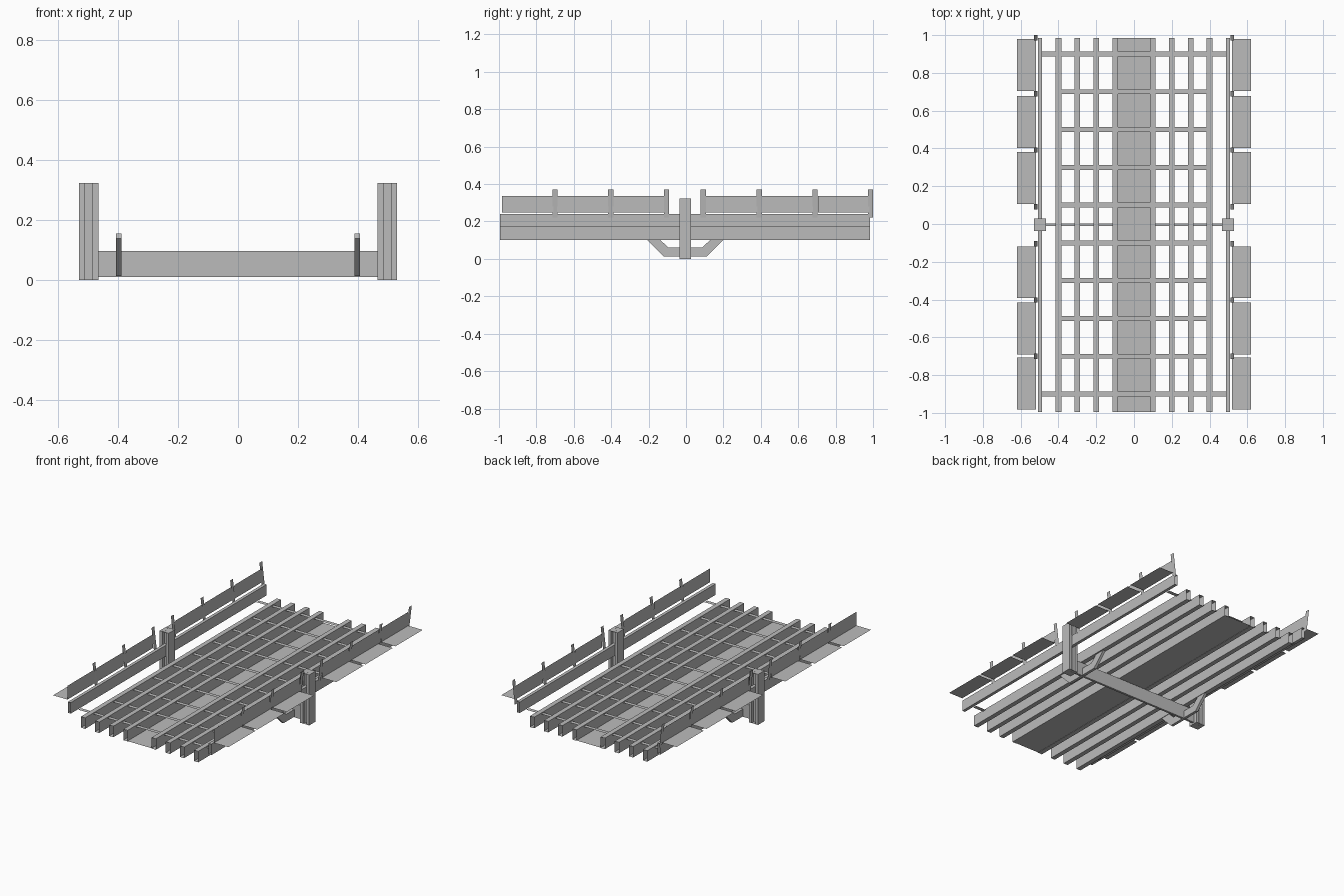
import bpy
import bmesh

cube = bpy.data.objects.get("Cube")
if cube:
    bpy.data.objects.remove(cube, do_unlink=True)

steel = bpy.data.materials.new("plain_grey")
steel.use_nodes = True
GREY = (0.5, 0.5, 0.5, 1.0)
steel.diffuse_color = GREY
steel.node_tree.nodes["Principled BSDF"].inputs["Base Color"].default_value = GREY


def finish(name, bm):
    mesh = bpy.data.meshes.new(name)
    bm.to_mesh(mesh)
    bm.free()
    mesh.materials.append(steel)
    obj = bpy.data.objects.new(name, mesh)
    bpy.context.collection.objects.link(obj)
    return obj


def sweep(name, profile, offset, caps=True):
    """Extrude a closed 3D profile by an offset, with or without end caps."""
    bm = bmesh.new()
    a = [bm.verts.new(p) for p in profile]
    b = [bm.verts.new([c + d for c, d in zip(p, offset)]) for p in profile]
    n = len(a)
    for i in range(n):
        j = (i + 1) % n
        bm.faces.new((a[i], a[j], b[j], b[i]))
    if caps:
        bm.faces.new(a[::-1])
        bm.faces.new(b)
    bmesh.ops.recalc_face_normals(bm, faces=bm.faces)
    return finish(name, bm)


def rect_xz(x0, x1, y, z0, z1):
    return [(x0, y, z0), (x1, y, z0), (x1, y, z1), (x0, y, z1)]


def sheet(name, corners):
    bm = bmesh.new()
    bm.faces.new([bm.verts.new(c) for c in corners])
    return finish(name, bm)


def flat(name, x0, x1, y0, y1, z):
    return sheet(name, [(x0, y0, z), (x1, y0, z), (x1, y1, z), (x0, y1, z)])


BACK, FRONT = 0.985, -0.995
LENGTH = BACK - FRONT
MID = -0.004

# Central walkway sheet and the flat cross joists
flat("central_deck", -0.087, 0.087, FRONT, BACK, 0.102)
for i in range(10):
    y = -0.9 + 0.2 * i
    reach = 0.49 if i in (0, 9) else 0.39
    flat("cross_joist", -reach, reach, y - 0.013, y + 0.013, 0.163)

# Cross beam between the columns
sweep("cross_beam", rect_xz(-0.468, 0.468, MID - 0.007, 0.01, 0.097), (0, 0.014, 0))

for s, side in ((1, "left"), (-1, "right")):
    # Open-ended box stringers and raised edge rail
    for k in range(1, 5):
        c = s * 0.1 * k
        sweep(side + "_stringer", rect_xz(c - 0.015, c + 0.015, FRONT, 0.1, 0.17),
              (0, LENGTH, 0), caps=False)
    c = s * 0.497
    sweep(side + "_edge_rail", rect_xz(c - 0.01, c + 0.01, FRONT, 0.17, 0.24),
          (0, LENGTH, 0), caps=False)

    # H-section column: wide flanges face sideways, web between them
    h, web, inner = 0.032, 0.012, 0.013
    quarter = [(h, -h), (h, h), (inner, h), (inner, web)]
    outline = quarter + [(-x, y) for x, y in quarter[::-1]]
    outline[4:] = [(-inner, web), (-inner, h), (-h, h), (-h, -h)]
    outline += [(-inner, -h), (-inner, -web), (inner, -web), (inner, -h)]
    cx = s * 0.497
    sweep(side + "_column", [(cx + x, MID + y, 0) for x, y in outline], (0, 0, 0.323))
    for z in (0.0005, 0.3225):
        flat(side + "_column_plate", cx - h, cx + h, MID - h, MID + h, z)

    # Bent brace under the outer stringer
    half = [(0.115, 0.013), (0.24, 0.138), (0.223, 0.155), (0.13, 0.098), (0.09, 0.06)]
    bent = half + [(-y, z) for y, z in half[::-1]]
    sweep(side + "_brace", [(s * 0.397 - 0.009, MID + y, z) for y, z in bent], (0.018, 0, 0))

    # Upright guard panels, flat outer plates, and leaning posts
    starts = (-0.983, -0.69, -0.393, 0.107, 0.403, 0.705)
    for y0 in starts:
        y1 = y0 + 0.275
        px = s * 0.518
        sheet(side + "_guard_panel", [(px, y0, 0.247), (px, y1, 0.247),
                                      (px, y1, 0.335), (px, y0, 0.335)])
        flat(side + "_outer_plate", min(px, s * 0.62), max(px, s * 0.62), y0, y1, 0.247)
    for y in (-0.7, -0.402, -0.104, 0.092, 0.392, 0.69, 0.986):
        lo, hi = s * 0.511, s * 0.529
        sheet(side + "_guard_post", [(lo, y - 0.014, 0.222), (lo, y + 0.014, 0.222),
                                     (hi, y + 0.014, 0.372), (hi, y - 0.014, 0.372)])
